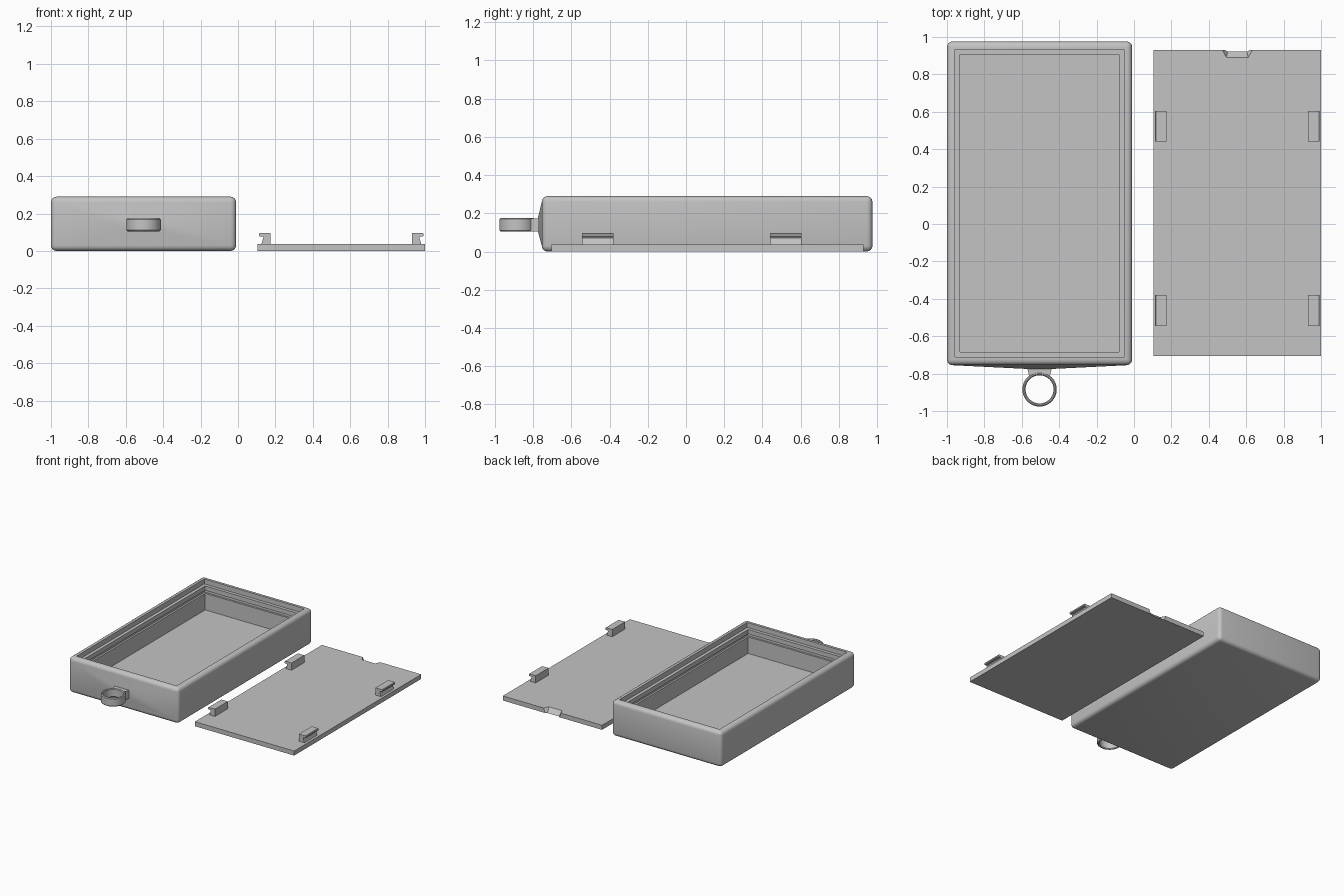
import bpy, bmesh, math

if "Cube" in bpy.data.objects:
    bpy.data.objects.remove(bpy.data.objects["Cube"])

grey = bpy.data.materials.new("plain grey")
grey.diffuse_color = (0.55, 0.55, 0.55, 1)
grey.use_nodes = True
grey.node_tree.nodes["Principled BSDF"].inputs["Base Color"].default_value = grey.diffuse_color


def finish(name, bm, smooth=True):
    bmesh.ops.recalc_face_normals(bm, faces=bm.faces)
    mesh = bpy.data.meshes.new(name)
    bm.to_mesh(mesh)
    bm.free()
    mesh.materials.append(grey)
    ob = bpy.data.objects.new(name, mesh)
    bpy.context.collection.objects.link(ob)
    if smooth:
        bpy.ops.object.select_all(action='DESELECT')
        bpy.context.view_layer.objects.active = ob
        ob.select_set(True)
        bpy.ops.object.shade_smooth_by_angle(angle=math.radians(35))
    return ob


def loft(name, bottom, top):
    """Closed solid between two matching outlines of 3D points."""
    bm = bmesh.new()
    a = [bm.verts.new(p) for p in bottom]
    b = [bm.verts.new(p) for p in top]
    n = len(a)
    bm.faces.new(a)
    bm.faces.new(b)
    for i in range(n):
        j = (i + 1) % n
        bm.faces.new((a[i], a[j], b[j], b[i]))
    return finish(name, bm, smooth=False)


def bridge(bm, old, new):
    n = len(old)
    for i in range(n):
        j = (i + 1) % n
        bm.faces.new((old[i], old[j], new[j], new[i]))


# Case: rounded block with stepped cavity and slightly peaked front wall
CX, CY, HX, HY, H = -0.505, 0.1105, 0.495, 0.8655, 0.29
bm = bmesh.new()
bmesh.ops.create_cube(bm, size=1)
for v in bm.verts:
    v.co = (CX + v.co.x * 2 * HX, CY + v.co.y * 2 * HY, (v.co.z + 0.5) * H)
bmesh.ops.bevel(bm, geom=bm.edges[:] + bm.verts[:], offset=0.03, segments=4,
                profile=0.5, affect='EDGES')
bm.normal_update()
top = max(bm.faces, key=lambda f: f.calc_center_median().z)
front = min(bm.faces, key=lambda f: f.calc_center_median().y)

# lid recess, snap groove, inner walls and floor: (inset from outside, height)
loop = list(top.verts)
bm.faces.remove(top)
signs = [(math.copysign(1, v.co.x - CX), math.copysign(1, v.co.y - CY)) for v in loop]
for inset, z in [(0.044, H), (0.044, 0.25), (0.07, 0.25), (0.07, 0.214),
                 (0.055, 0.214), (0.055, 0.19), (0.07, 0.19), (0.07, 0.055)]:
    ring = [bm.verts.new((CX + sx * (HX - inset), CY + sy * (HY - inset), z))
            for sx, sy in signs]
    bridge(bm, loop, ring)
    loop = ring
bm.faces.new(loop)

# front wall swelling toward the ring mount
loop = list(front.verts)
bm.faces.remove(front)
peak = [bm.verts.new((CX + math.copysign(0.065, v.co.x - CX), -0.775,
                      0.14 + math.copysign(0.035, v.co.z - H / 2))) for v in loop]
bridge(bm, loop, peak)
bm.faces.new(peak)
finish("case", bm)

# Hanging ring, lathed from a chamfered section
RY, N = -0.884, 48
section = [(0.075, 0.111), (0.080, 0.105), (0.086, 0.105), (0.092, 0.111),
           (0.092, 0.169), (0.086, 0.175), (0.080, 0.175), (0.075, 0.169)]
bm = bmesh.new()
rings = []
for k in range(N):
    a = 2 * math.pi * k / N
    rings.append([bm.verts.new((CX + r * math.cos(a), RY + r * math.sin(a), z))
                  for r, z in section])
for k in range(N):
    bridge(bm, rings[k], rings[(k + 1) % N])
finish("hanging_ring", bm)

# Neck joining the ring to the case
half = [(0.065, -0.773), (0.055, -0.815), (0.04, -0.805)]
outline = half + [(-x, y) for x, y in reversed(half)]
loft("ring_neck", [(CX + x, y, 0.106) for x, y in outline],
     [(CX + x, y, 0.174) for x, y in outline])

# Lid with a sloped finger notch in its back edge
LX, LW, Y0, Y1, T = 0.5525, 0.4475, -0.705, 0.93, 0.037


def lid_outline(wide, narrow, depth, z):
    pts = [(-LW, Y0), (LW, Y0), (LW, Y1), (wide, Y1), (narrow, depth),
           (-narrow, depth), (-wide, Y1), (-LW, Y1)]
    return [(LX + x, y, z) for x, y in pts]


loft("lid", lid_outline(0.066, 0.052, 0.921, 0), lid_outline(0.08, 0.058, 0.89, T))

# Four snap clips with outward hooks
clip = [(0.378, T - 0.002), (0.428, T - 0.002), (0.417, 0.072), (0.421, 0.078),
        (0.437, 0.078), (0.440, 0.082), (0.440, 0.092), (0.436, 0.096), (0.378, 0.096)]
for side, sname in ((-1, "left"), (1, "right")):
    for y0, y1, yname in ((-0.545, -0.38, "front"), (0.44, 0.605, "back")):
        loft(f"clip_{yname}_{sname}", [(LX + side * x, y0, z) for x, z in clip],
             [(LX + side * x, y1, z) for x, z in clip])
